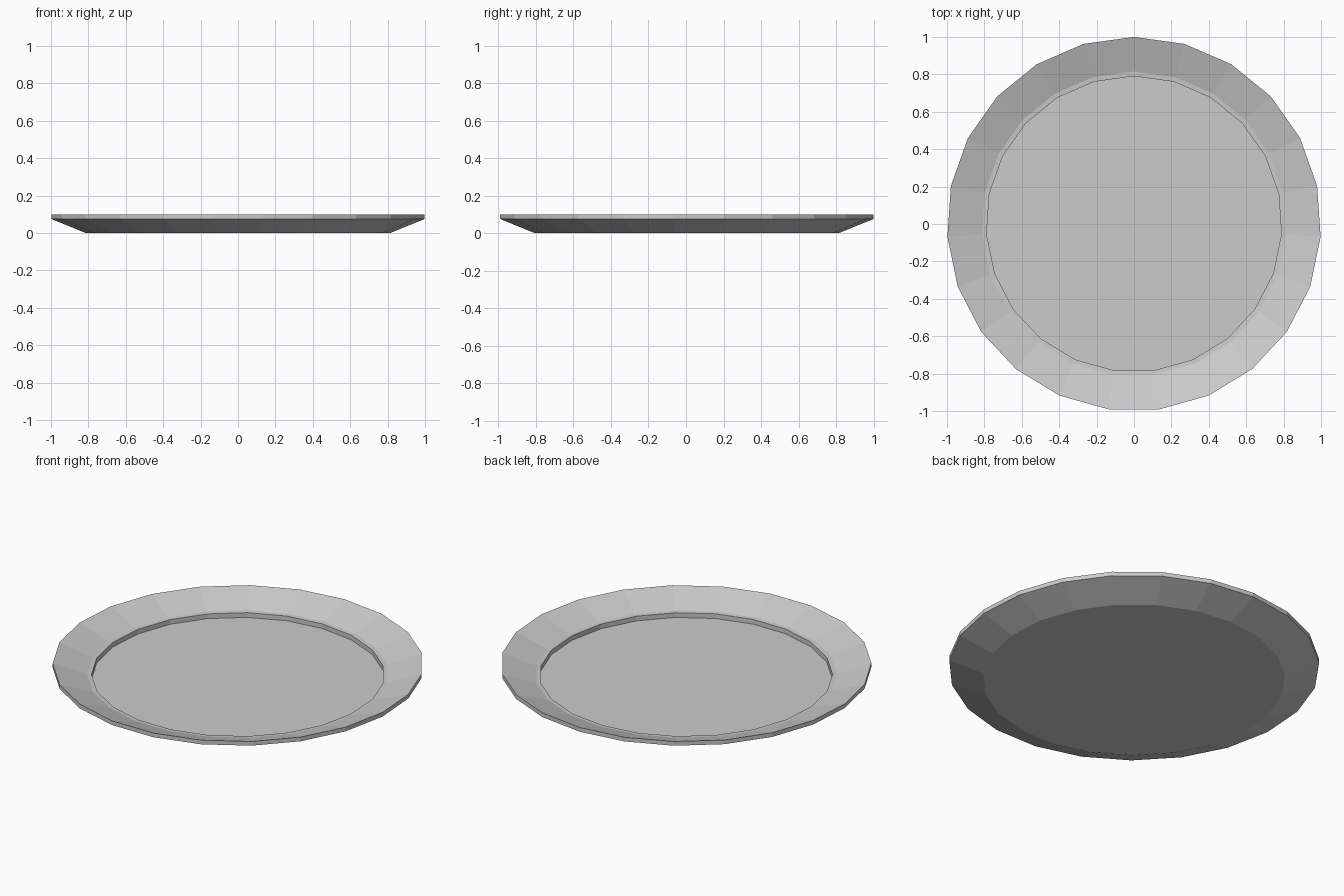
import bpy, bmesh, math

if "Cube" in bpy.data.objects:
    bpy.data.objects.remove(bpy.data.objects["Cube"])

SIDES = 23

# Plate cross-section (radius, height): underside, lip, sloped rim, step, floor
PROFILE = [(0.815, 0.0), (1.0, 0.075), (1.0, 0.1),
           (0.815, 0.036), (0.79, 0.034), (0.79, 0.006)]


def ring(bm, radius, z):
    # One corner points straight back (+y)
    return [bm.verts.new((radius * math.sin(2 * math.pi * i / SIDES),
                          radius * math.cos(2 * math.pi * i / SIDES), z))
            for i in range(SIDES)]


bm = bmesh.new()
rings = [ring(bm, r, z) for r, z in PROFILE]

# Walls between neighbouring rings
for a, b in zip(rings, rings[1:]):
    for i in range(SIDES):
        j = (i + 1) % SIDES
        bm.faces.new((a[i], a[j], b[j], b[i]))

# Base underneath and eating surface on top
bm.faces.new(rings[0])
bm.faces.new(rings[-1])
bmesh.ops.recalc_face_normals(bm, faces=bm.faces)

mesh = bpy.data.meshes.new("plate")
bm.to_mesh(mesh)
bm.free()
plate = bpy.data.objects.new("plate", mesh)
bpy.context.collection.objects.link(plate)
